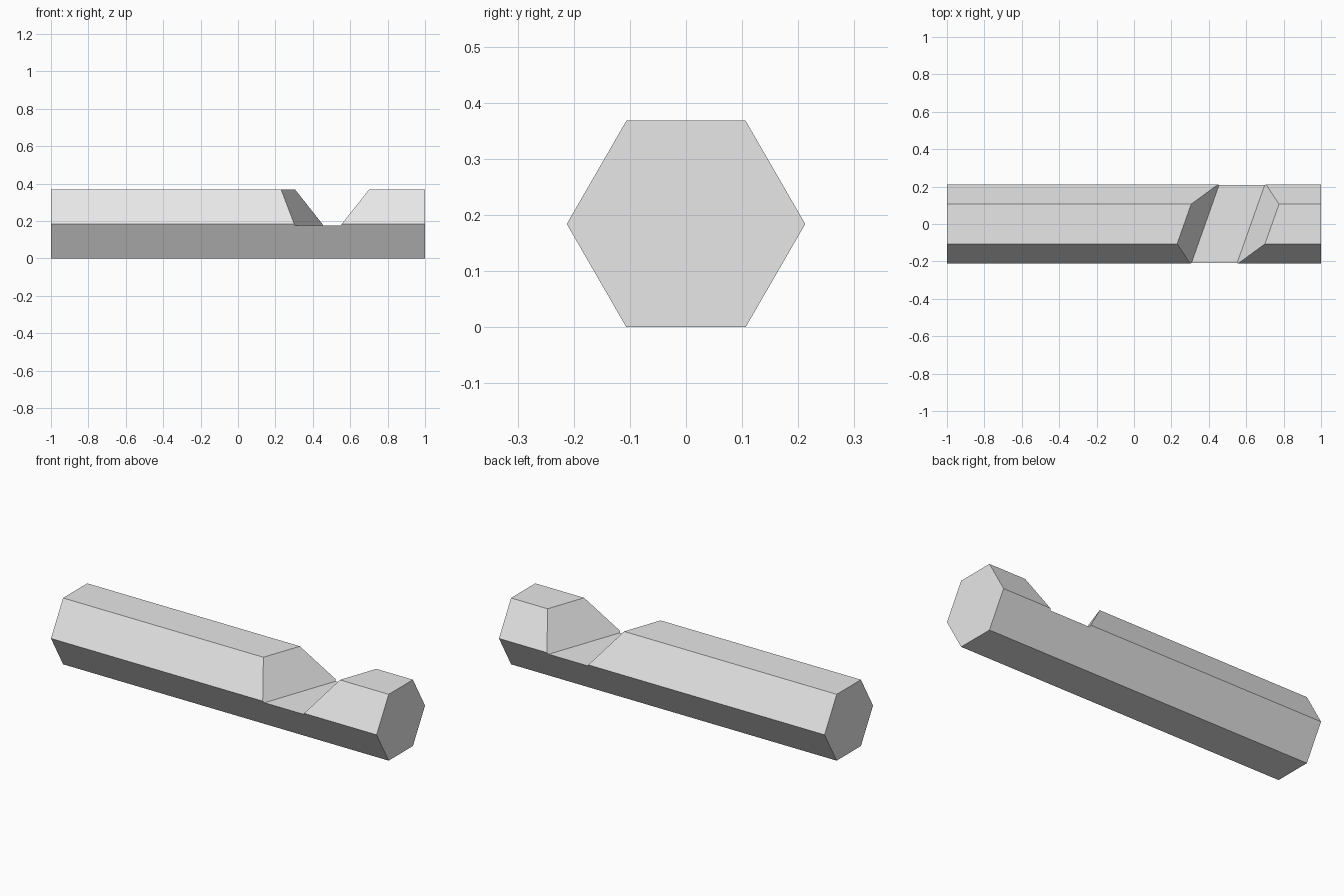
import bpy, bmesh, math

cube = bpy.data.objects.get("Cube")
if cube:
    bpy.data.objects.remove(cube, do_unlink=True)

RADIUS = 0.2125
CENTRE_Z = RADIUS * math.sin(math.pi / 3)
FLOOR_Z, TOP_Z = 0.175, 0.45
SKEW = 0.354  # sideways drift of the notch per unit of depth

grey = bpy.data.materials.new("light_grey")
grey.use_nodes = True
grey.diffuse_color = (0.8, 0.8, 0.8, 1)
grey.node_tree.nodes["Principled BSDF"].inputs["Base Color"].default_value = (0.8, 0.8, 0.8, 1)


def prism(name, start, end):
    """Join two matching end outlines into a closed solid."""
    bm = bmesh.new()
    a = [bm.verts.new(p) for p in start]
    b = [bm.verts.new(p) for p in end]
    bm.faces.new(a)
    bm.faces.new(b)
    for i in range(len(a)):
        j = (i + 1) % len(a)
        bm.faces.new((a[i], a[j], b[j], b[i]))
    bmesh.ops.recalc_face_normals(bm, faces=bm.faces)
    mesh = bpy.data.meshes.new(name)
    bm.to_mesh(mesh)
    bm.free()
    mesh.materials.append(grey)
    obj = bpy.data.objects.new(name, mesh)
    bpy.context.collection.objects.link(obj)
    return obj


# Hexagonal bar lying along x
hexagon = [(RADIUS * math.cos(i * math.pi / 3),
            CENTRE_Z + RADIUS * math.sin(i * math.pi / 3)) for i in range(6)]
bar = prism("hexagonal_bar", [(-1, y, z) for y, z in hexagon],
            [(1, y, z) for y, z in hexagon])

# Skewed notch with sloping walls
half_floor = 0.122
half_top = half_floor + (TOP_Z - FLOOR_Z) * 0.585
profile = [(-half_floor, FLOOR_Z), (half_floor, FLOOR_Z), (half_top, TOP_Z), (-half_top, TOP_Z)]
outlines = [[(0.503 + x + SKEW * y, y, z) for x, z in profile] for y in (-0.3, 0.3)]
cutter = prism("notch_cutter", *outlines)

cut = bar.modifiers.new("notch", 'BOOLEAN')
cut.operation = 'DIFFERENCE'
cut.solver = 'EXACT'
cut.object = cutter

# Bake the cut and discard the cutter
bpy.context.view_layer.objects.active = bar
bar.select_set(True)
bpy.ops.object.modifier_apply(modifier=cut.name)
bpy.data.objects.remove(cutter, do_unlink=True)
